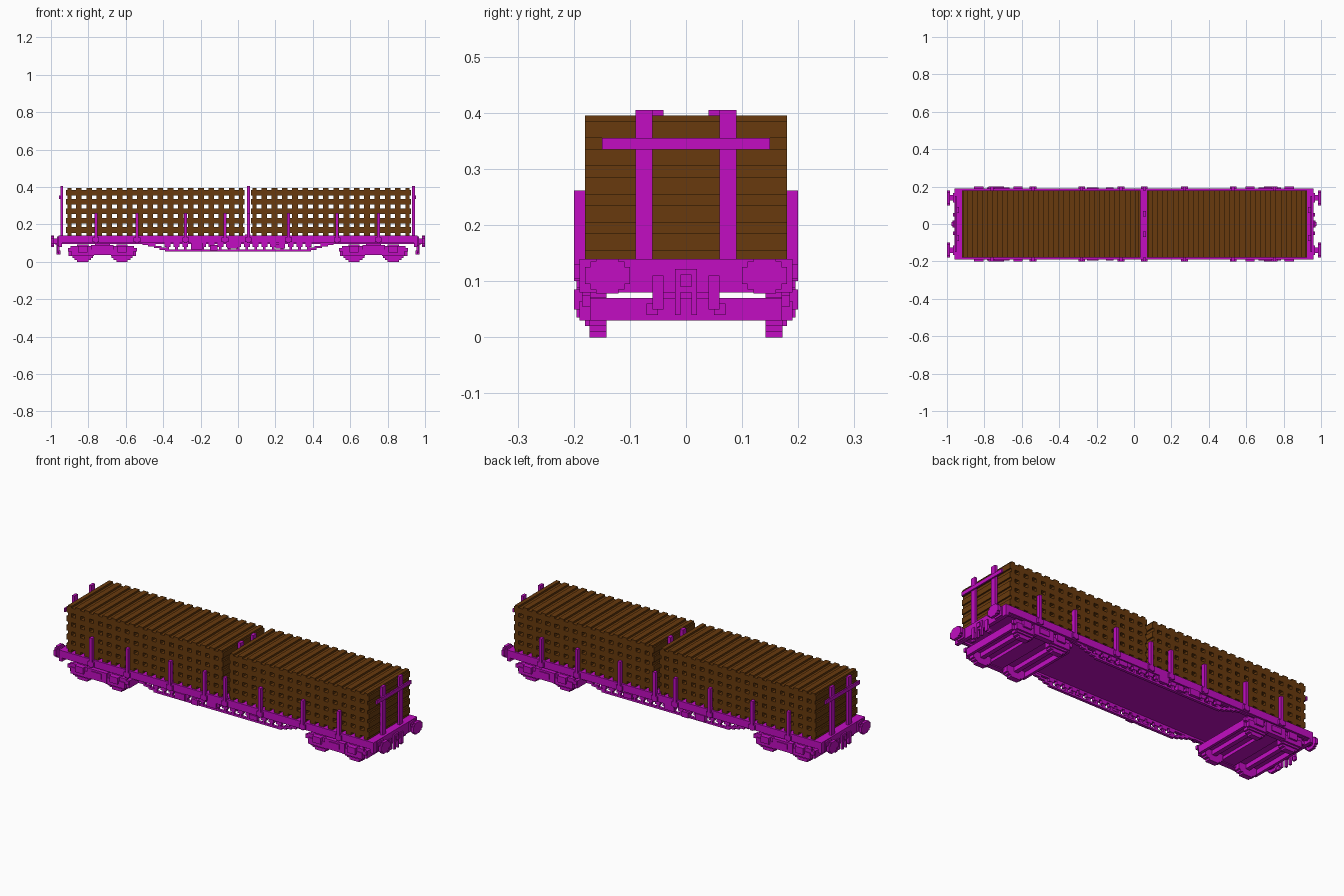
import bpy, bmesh, math
from mathutils import Matrix

if "Cube" in bpy.data.objects:
    bpy.data.objects.remove(bpy.data.objects["Cube"], do_unlink=True)


def material(name, rgb):
    m = bpy.data.materials.new(name)
    m.use_nodes = True
    m.diffuse_color = (*rgb, 1)
    m.node_tree.nodes["Principled BSDF"].inputs["Base Color"].default_value = (*rgb, 1)
    return m


MAGENTA = material("magenta paint", (0.54, 0.004, 0.54))
WOOD = material("brown wood", (0.138, 0.042, 0.004))


def boxes(name, mat, items):
    """One object made of boxes given as (x0, x1, y0, y1, z0, z1)."""
    bm = bmesh.new()
    for x0, x1, y0, y1, z0, z1 in items:
        mtx = Matrix.Translation(((x0 + x1) / 2, (y0 + y1) / 2, (z0 + z1) / 2))
        mtx = mtx @ Matrix.Diagonal((x1 - x0, y1 - y0, z1 - z0, 1))
        bmesh.ops.create_cube(bm, size=1, matrix=mtx)
    me = bpy.data.meshes.new(name)
    bm.to_mesh(me)
    bm.free()
    me.materials.append(mat)
    ob = bpy.data.objects.new(name, me)
    bpy.context.collection.objects.link(ob)
    return ob


def mirror_y(items):
    return items + [(a, b, -d, -c, e, f) for a, b, c, d, e, f in items]


def mirror_x(items):
    return items + [(-b, -a, c, d, e, f) for a, b, c, d, e, f in items]


# Timber stacks: solid layers separated by rows of cross sleepers
def timber_stack(name, x0, x1, count):
    layers = [(x0, x1, -0.18, 0.18, z, z + 0.03)
              for z in (0.155, 0.205, 0.255, 0.305, 0.355)]
    boxes(name + "_layers", WOOD, layers)
    pitch = (x1 - x0 - 0.03) / (count - 1)
    rows = [(0.14, 0.155), (0.185, 0.205), (0.235, 0.255),
            (0.285, 0.305), (0.335, 0.355), (0.385, 0.395)]
    sleepers = []
    for z0, z1 in rows:
        for i in range(count):
            x = x0 + i * pitch
            # end sleepers sit slightly behind the layer edges
            a = x + (0.008 if i == 0 else 0)
            b = x + 0.03 - (0.008 if i == count - 1 else 0)
            sleepers.append((a, b, -0.18, 0.18, z0, z1))
    boxes(name + "_sleepers", WOOD, sleepers)


timber_stack("left_timber", 0.07, 0.925, 16)
timber_stack("right_timber", -0.92, 0.035, 18)

# Deck, side sills and end beams
boxes("deck", MAGENTA, [(-0.95, 0.95, -0.18, 0.18, 0.105, 0.14)])
boxes("side_sills", MAGENTA, mirror_y([
    (-0.955, 0.955, 0.18, 0.19, 0.10, 0.14),
    (-0.955, 0.955, 0.165, 0.18, 0.095, 0.13)]))
boxes("end_beams", MAGENTA, mirror_x([(0.94, 0.96, -0.19, 0.19, 0.08, 0.14)]))

# Side stakes with their brackets
stakes, brackets = [], []
for x in (-0.76, -0.54, -0.28, -0.07, 0.055, 0.27, 0.53, 0.75):
    stakes.append((x - 0.008, x + 0.008, 0.18, 0.20, 0.10, 0.262))
    brackets.append((x - 0.018, x + 0.018, 0.19, 0.2, 0.105, 0.13))
boxes("side_stakes", MAGENTA, mirror_y(stakes))
boxes("stake_brackets", MAGENTA, mirror_y(brackets))

# End posts with crossbars, and the middle posts in the gap
for side, inner, outer in (("left", 0.93, 0.945), ("right", -0.95, -0.935)):
    bar = (0.945, 0.953) if side == "left" else (-0.958, -0.95)
    boxes(side + "_end_posts", MAGENTA, mirror_y([(inner, outer, 0.06, 0.09, 0.133, 0.405)]))
    boxes(side + "_end_crossbar", MAGENTA, [(*bar, -0.15, 0.15, 0.335, 0.355)])
boxes("middle_posts", MAGENTA, mirror_y([(0.047, 0.065, 0.04, 0.07, 0.14, 0.405)]))
boxes("middle_bolster", MAGENTA, [(0.037, 0.068, -0.19, 0.19, 0.138, 0.145)])

# Buffers: stem plus a stepped round head
buffers = mirror_x(mirror_y([
    (0.955, 0.968, 0.115, 0.165, 0.085, 0.135),
    (0.96, 0.99, 0.125, 0.155, 0.095, 0.125),
    (0.985, 1.0, 0.10, 0.18, 0.095, 0.125),
    (0.985, 1.0, 0.11, 0.17, 0.085, 0.135),
    (0.985, 1.0, 0.12, 0.16, 0.078, 0.14)]))
boxes("buffers", MAGENTA, buffers)

# Draw hooks and hanging brake hoses
boxes("draw_hooks", MAGENTA, mirror_x(
    [(0.955, 0.968, -0.02, 0.02, 0.08, 0.122),
     (0.965, 0.975, -0.01, 0.01, 0.09, 0.112)] +
    mirror_y([(0.958, 0.97, 0.01, 0.02, 0.04, 0.09)])))
boxes("brake_hoses", MAGENTA, mirror_x(mirror_y([
    (0.955, 0.967, 0.04, 0.06, 0.05, 0.11),
    (0.948, 0.96, 0.05, 0.07, 0.04, 0.06)])))

# Bogies: side frames, axle boxes, stepped wheels, axles and bolster
for side, cx in (("left", 0.725), ("right", -0.725)):
    frame = [(cx - 0.185, cx + 0.185, 0.17, 0.185, 0.055, 0.075),
             (cx - 0.17, cx + 0.17, 0.17, 0.185, 0.075, 0.085),
             (cx - 0.06, cx + 0.06, 0.165, 0.195, 0.035, 0.09),
             (cx - 0.03, cx + 0.03, 0.17, 0.2, 0.05, 0.08)]
    wheels, axles = [], []
    for ax in (cx - 0.105, cx + 0.105):
        frame += [(ax - 0.06, ax + 0.06, 0.17, 0.19, 0.03, 0.065),
                  (ax - 0.025, ax + 0.025, 0.17, 0.2, 0.05, 0.085),
                  (ax - 0.05, ax + 0.05, 0.16, 0.18, 0.02, 0.04)]
        for h, z0, z1 in ((0.03, 0.0, 0.092), (0.045, 0.01, 0.082), (0.055, 0.02, 0.072)):
            wheels.append((ax - h, ax + h, 0.142, 0.172, z0, z1))
        axles.append((ax - 0.012, ax + 0.012, -0.15, 0.15, 0.033, 0.057))
    boxes(side + "_bogie_frames", MAGENTA, mirror_y(frame))
    boxes(side + "_wheels", MAGENTA, mirror_y(wheels))
    boxes(side + "_axles", MAGENTA, axles)
    boxes(side + "_bogie_beams", MAGENTA, [
        (cx - 0.165, cx + 0.165, -0.17, 0.17, 0.057, 0.07),
        (cx - 0.04, cx + 0.04, -0.17, 0.17, 0.04, 0.06),
        (cx + 0.165, cx + 0.18, -0.17, 0.17, 0.03, 0.07),
        (cx - 0.18, cx - 0.165, -0.17, 0.17, 0.03, 0.07),
        (cx - 0.04, cx + 0.04, -0.05, 0.05, 0.07, 0.106)])

# Trussed lower girders with stepped rising ends
chord = [(-0.39, 0.39, 0.165, 0.18, 0.055, 0.065)]
for i in range(4):
    chord += mirror_x([(0.38 + i * 0.03, 0.42 + i * 0.03, 0.165, 0.18,
                        0.064 + i * 0.009, 0.076 + i * 0.009)])
struts = []
for i in range(17):
    x = -0.376 + i * 0.047
    struts.append((x - 0.007, x + 0.007, 0.165, 0.18, 0.06, 0.1))
    struts.append((x - 0.016, x + 0.016, 0.163, 0.182, 0.08, 0.1))
boxes("girder_chords", MAGENTA, mirror_y(chord))
boxes("girder_struts", MAGENTA, mirror_y(struts))

# Brake gear boxes hung beside the girders
boxes("brake_gear", MAGENTA, mirror_y([
    (-0.25, -0.19, 0.17, 0.195, 0.065, 0.1),
    (-0.15, -0.11, 0.17, 0.195, 0.06, 0.09),
    (-0.06, 0.0, 0.17, 0.19, 0.07, 0.1),
    (0.2, 0.25, 0.17, 0.19, 0.07, 0.095)]))
